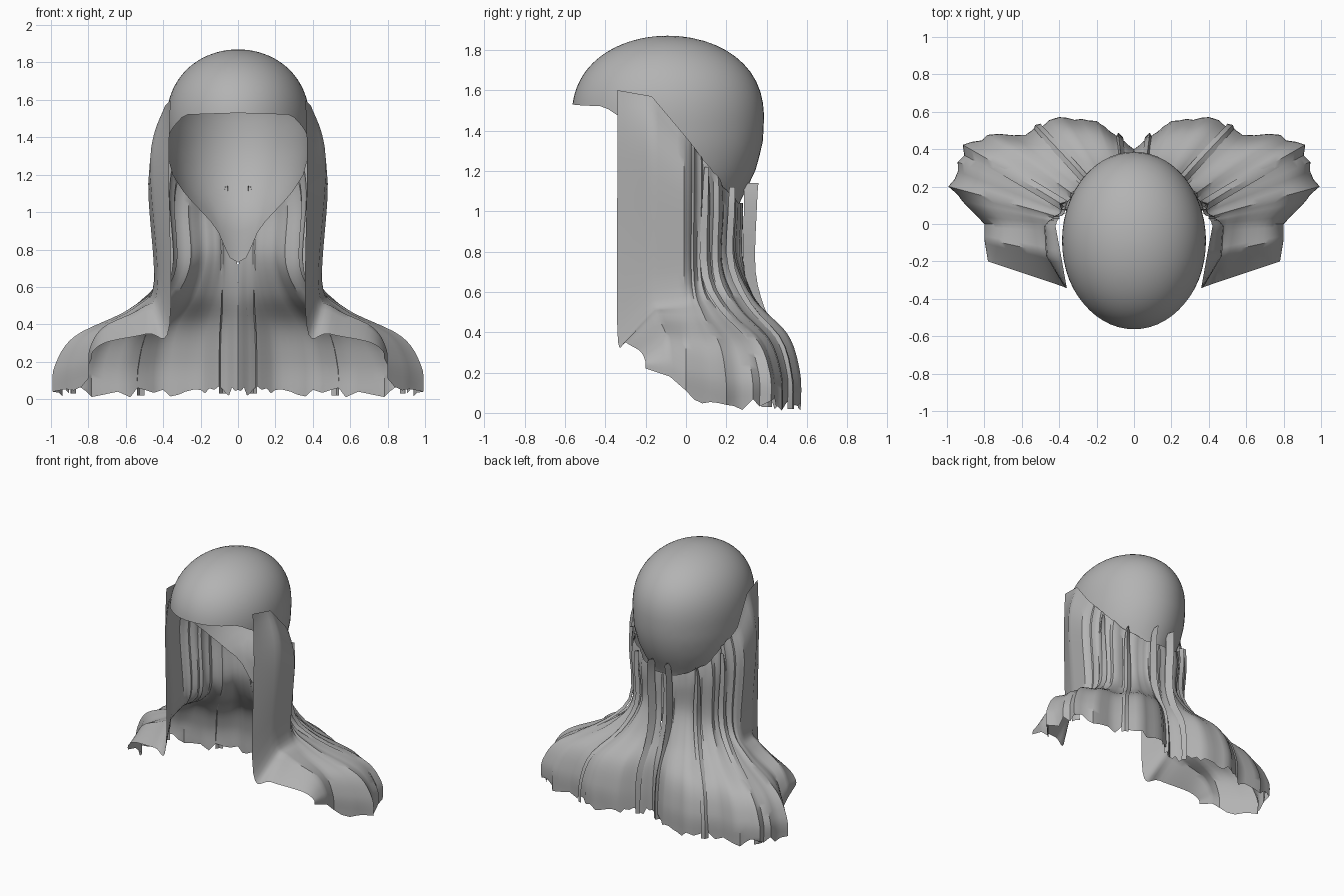
import bpy, bmesh, math, random
from mathutils import Vector

random.seed(7)
if "Cube" in bpy.data.objects:
    bpy.data.objects.remove(bpy.data.objects["Cube"], do_unlink=True)

grey = bpy.data.materials.new("hair grey")
grey.use_nodes = True
tone = (0.45, 0.45, 0.45, 1)
grey.diffuse_color = tone
grey.node_tree.nodes["Principled BSDF"].inputs["Base Color"].default_value = tone


def table(rows, key):
    """Linear lookup in rows of (key, value...), keys rising."""
    for low, high in zip(rows, rows[1:]):
        if key <= high[0]:
            blend = max(0, (key - low[0]) / (high[0] - low[0]))
            return [p + (q - p) * blend for p, q in zip(low[1:], high[1:])]
    return rows[-1][1:]


def spline(points, t):
    """Catmull-Rom curve through points, t from 0 to 1."""
    place = t * (len(points) - 1)
    index = min(int(place), len(points) - 2)
    f = place - index
    start, end = points[index], points[index + 1]
    before = points[max(index - 1, 0)]
    after = points[min(index + 2, len(points) - 1)]
    leave, arrive = (end - before) / 2, (after - start) / 2
    gap = end - start
    return start + leave * f + (3 * gap - 2 * leave - arrive) * f ** 2 + (leave + arrive - 2 * gap) * f ** 3


def outward(point):
    """Level direction away from the neck."""
    return Vector((point.x, point.y + .1, 0)).normalized()


def sheet(name, columns, angle):
    """Skin columns of points into a surface mirrored left to right."""
    bm = bmesh.new()
    for side in (-1, 1):
        grid = [[bm.verts.new((side * p.x, p.y, p.z)) for p in column] for column in columns]
        for left, right in zip(grid, grid[1:]):
            for i in range(len(left) - 1):
                bm.faces.new((left[i], left[i + 1], right[i + 1], right[i]))
    bmesh.ops.remove_doubles(bm, verts=bm.verts[:], dist=0.0005)
    bmesh.ops.recalc_face_normals(bm, faces=bm.faces[:])
    mesh = bpy.data.meshes.new(name)
    bm.to_mesh(mesh)
    bm.free()
    mesh.materials.append(grey)
    part = bpy.data.objects.new(name, mesh)
    bpy.context.collection.objects.link(part)
    bpy.ops.object.select_all(action="DESELECT")
    part.select_set(True)
    bpy.context.view_layer.objects.active = part
    bpy.ops.object.shade_smooth_by_angle(angle=math.radians(angle))


# Cap: a dome whose lower rim rises from the nape to the fringe
CENTRE, WIDEST, TOP = -.09, 1.45, 1.87
# angle from the back, rim height
RIM = [(0, .73), (.4, .76), (.6, .92), (1, 1.06), (1.35, 1.2),
       (1.7, 1.38), (2.1, 1.47), (2.3, 1.52), (math.pi, 1.53)]
# height, radius factor, centre y below the widest level
NAPE = [(.73, .3, .1), (.9, .52, -.01), (1, .68, -.08),
        (1.1, .83, -.1), (1.2, .93, -.1), (1.33, .985, CENTRE), (WIDEST, 1, CENTRE)]


def cap_point(turn, drop):
    rim = table(RIM, turn)[0]
    z = rim + (TOP - rim) * math.cos(drop * math.pi / 2)
    if z > WIDEST:
        height = (z - WIDEST) / (TOP - WIDEST)
        radius, middle = math.sqrt(max(0, 1 - height ** 2.4)), CENTRE
    else:
        radius, middle = table(NAPE, z)
    return Vector((.385 * radius * math.sin(turn), middle + .477 * radius * math.cos(turn), z))


sheet("hair_cap", [[cap_point(math.pi * i / 28, j / 22) for j in range(23)]
                   for i in range(29)], angle=60)


def fall(x, y, top, bend, hem_x, hem_y, hem, belly=.01):
    """Path hanging from the cap to a bend, then flaring over the shoulder."""
    path = [Vector((x, y, top)), Vector((x + belly, y, top + (bend - top) * .3)),
            Vector((x + belly / 2, y, bend))]
    for reach, height in ((.3, .72), (.8, .48), (.98, .22), (1, 0)):
        path.append(Vector((x + (hem_x - x) * reach, y + (hem_y - y) * reach,
                            hem + (bend - hem) * height)))
    return path


# Curtain guides from the front lock to the back centre: pleat depth, then path
GUIDES = [
    (0, fall(.36, -.34, 1.6, .4, .78, -.2, .22)),
    (0, fall(.39, -.17, 1.57, .61, .8, -.08, .18, .08)),
    (0, fall(.42, -.01, 1.38, .63, .8, 0, .11, .06)),
    (.01, fall(.4, .04, 1.32, .66, .99, .2, .04, .03)),
    (.025, fall(.35, .1, 1.24, .68, .91, .42, .06)),
    (.025, fall(.28, .18, 1.13, .72, .64, .47, .04)),
    (.006, fall(.18, .24, 1.07, .76, .4, .57, .05)),
    (.004, fall(.1, .26, 1.04, .76, .2, .55, .05)),
    (.004, fall(.06, .28, 1.04, .76, .08, .46, .05)),
    (0, fall(0, .28, 1.04, .76, 0, .4, .05)),
]
STEPS, ROWS = 5, 36
curtain = []
for (depth_a, path_a), (depth_b, path_b) in zip(GUIDES, GUIDES[1:]):
    for k in range(STEPS + 1):
        blend = k / STEPS
        depth = depth_a + (depth_b - depth_a) * blend
        # pleats fade out at each guide so neighbouring spans meet
        inner = 0 < k < STEPS and depth > 0
        push = depth * random.uniform(-1.2, 1.2) if inner else 0
        ragged = random.uniform(-.04, .03) if inner else 0
        column = []
        for j in range(ROWS + 1):
            v = j / ROWS
            point = spline(path_a, v).lerp(spline(path_b, v), blend)
            point += outward(point) * (push * (.6 + .8 * v) + depth * math.sin(9 * v) / 4)
            if j == ROWS:
                point.z = max(.01, point.z + ragged)
            column.append(point)
        curtain.append(column)
sheet("hair_curtain", curtain, angle=40)


# Loose locks: folded strips lying over the curtain
def lock(name, path, width, fold):
    columns = []
    for side in (-1, 0, 1):
        column = []
        for j in range(21):
            point = spline(path, j / 20)
            out = outward(point)
            across = Vector((out.y, -out.x, 0))
            spread = width * min(1, .3 + j / 8)
            # the fold is deepest at the top and sinks into the curtain
            lift = fold * (1 - j / 30) * (1 - abs(side))
            column.append(point + across * side * spread + out * lift)
        columns.append(column)
    sheet(name, columns, angle=30)


lock("nape_lock", fall(.06, .29, 1.14, .72, .08, .46, .03), .022, .07)
lock("back_lock", fall(.24, .22, 1.12, .74, .52, .52, .02), .025, .03)
lock("side_lock", fall(.37, .1, 1.22, .7, .88, .4, .03), .03, .025)
